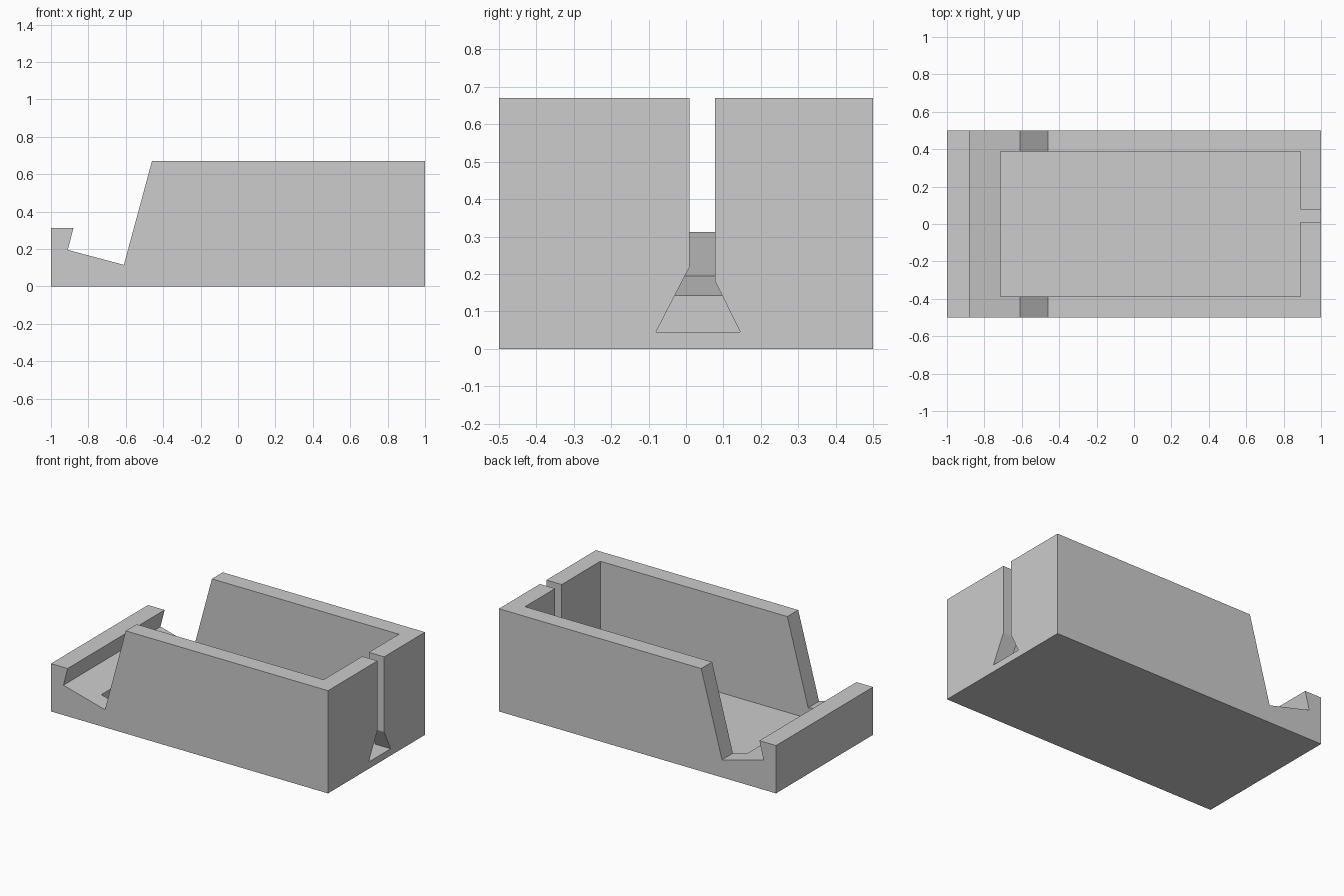
import bpy
import bmesh
from mathutils import Vector

cube = bpy.data.objects.get("Cube")
if cube:
    bpy.data.objects.remove(cube, do_unlink=True)

# Single plain grey
grey = bpy.data.materials.new("light_grey")
grey.use_nodes = True
colour = (0.604, 0.604, 0.604, 1)
grey.diffuse_color = colour
grey.node_tree.nodes["Principled BSDF"].inputs["Base Color"].default_value = colour


def prism(name, points, sweep):
    """Extrude a flat outline along the sweep vector."""
    bm = bmesh.new()
    face = bm.faces.new([bm.verts.new(p) for p in points])
    ext = bmesh.ops.extrude_face_region(bm, geom=[face])
    verts = [g for g in ext["geom"] if isinstance(g, bmesh.types.BMVert)]
    bmesh.ops.translate(bm, verts=verts, vec=Vector(sweep))
    bmesh.ops.recalc_face_normals(bm, faces=bm.faces)
    mesh = bpy.data.meshes.new(name)
    bm.to_mesh(mesh)
    bm.free()
    mesh.materials.append(grey)
    obj = bpy.data.objects.new(name, mesh)
    bpy.context.collection.objects.link(obj)
    return obj


def cut(target, cutter):
    """Subtract the cutter, then discard it."""
    mod = target.modifiers.new("cut", "BOOLEAN")
    mod.operation = "DIFFERENCE"
    mod.solver = "EXACT"
    mod.object = cutter
    bpy.context.view_layer.objects.active = target
    bpy.ops.object.modifier_apply(modifier=mod.name)
    bpy.data.objects.remove(cutter, do_unlink=True)


# Body: side outline with hooked lip, sloping ledge and slanted wall ends
side = [(-1, 0), (1, 0), (1, 0.67), (-0.46, 0.67), (-0.61, 0.115),
        (-0.91, 0.195), (-0.88, 0.312), (-1, 0.312)]
body = prism("holder_body", [(x, -0.5, z) for x, z in side], (0, 1, 0))

# Open-topped tray
floor = 0.045
plan = [(-0.715, -0.388), (0.89, -0.388), (0.89, 0.388), (-0.715, 0.388)]
cut(body, prism("tray_cutter", [(x, y, floor) for x, y in plan], (0, 0, 1)))

# Slot through the end wall, flared at the foot
slot = [(-0.08, floor), (0.145, floor), (0.078, 0.18),
        (0.078, 0.8), (0.01, 0.8), (0.01, 0.22)]
cut(body, prism("slot_cutter", [(0.8, y, z) for y, z in slot], (0.3, 0, 0)))
